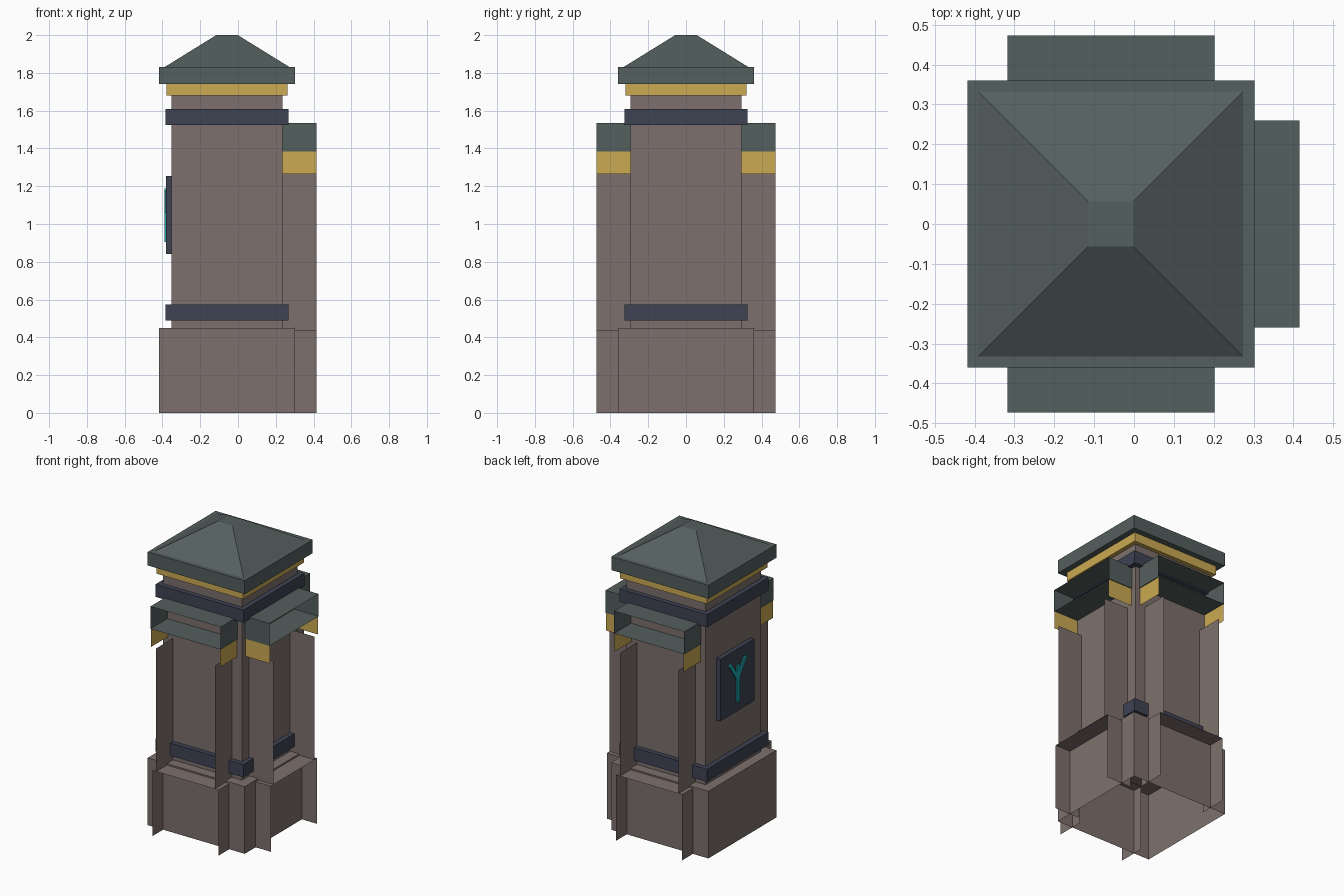
import bpy, bmesh, math
from mathutils import Matrix, Vector

cube = bpy.data.objects.get("Cube")
if cube:
    bpy.data.objects.remove(cube, do_unlink=True)

CX = -0.058          # axis of the square shaft
INNER, OUTER = 0.293, 0.473   # buttress depth, measured from the axis


def material(name, rgb):
    m = bpy.data.materials.new(name)
    m.use_nodes = True
    m.diffuse_color = (*rgb, 1)
    bsdf = next(n for n in m.node_tree.nodes if n.type == 'BSDF_PRINCIPLED')
    bsdf.inputs["Base Color"].default_value = (*rgb, 1)
    bsdf.inputs["Roughness"].default_value = 0.8
    return m


STONE = material("brown stone", (0.205, 0.163, 0.151))
SLATE = material("slate green", (0.088, 0.116, 0.112))
GOLD = material("gold", (0.59, 0.40, 0.085))
NAVY = material("dark navy", (0.049, 0.057, 0.088))
TEAL = material("teal", (0.01, 0.40, 0.45))


def finish(name, bm, mat):
    me = bpy.data.meshes.new(name)
    bm.to_mesh(me)
    bm.free()
    me.materials.append(mat)
    ob = bpy.data.objects.new(name, me)
    bpy.context.collection.objects.link(ob)
    return ob


def box(name, lo, hi, mat, drop=(), matrix=Matrix()):
    """Axis-aligned box; faces whose normal is listed in drop are left open."""
    lo, hi = Vector(lo), Vector(hi)
    bm = bmesh.new()
    bmesh.ops.create_cube(bm, size=1)
    bm.normal_update()
    gone = [f for f in bm.faces
            if any(f.normal.dot(Vector(d)) > 0.9 for d in drop)]
    bmesh.ops.delete(bm, geom=gone, context='FACES')
    bmesh.ops.scale(bm, vec=hi - lo, verts=bm.verts)
    bmesh.ops.translate(bm, vec=(lo + hi) / 2, verts=bm.verts)
    bmesh.ops.transform(bm, matrix=matrix, verts=bm.verts)
    return finish(name, bm, mat)


def tier(name, half, z0, z1, mat, drop=()):
    """Square layer centred on the shaft axis."""
    return box(name, (CX - half, -half, z0), (CX + half, half, z1), mat, drop)


FRONT, BACK, UP, DOWN = (0, -1, 0), (0, 1, 0), (0, 0, 1), (0, 0, -1)

# Central shaft, from the ground up
tier("base", 0.36, 0, 0.45, STONE, [DOWN])
tier("shaft", 0.293, 0.45, 1.68, STONE)
tier("lower_band", 0.325, 0.49, 0.575, NAVY)
tier("upper_band", 0.325, 1.525, 1.61, NAVY)
tier("gold_trim", 0.321, 1.68, 1.74, GOLD)
tier("cap_slab", 0.36, 1.74, 1.83, SLATE)

# Hipped roof with a flat top
bm = bmesh.new()
bmesh.ops.create_cone(bm, cap_ends=True, segments=4, depth=0.17,
                      radius1=0.332 * math.sqrt(2), radius2=0.057 * math.sqrt(2))
bmesh.ops.transform(bm, verts=bm.verts,
                    matrix=Matrix.Translation((CX, 0, 1.915))
                    @ Matrix.Rotation(math.pi / 4, 4, 'Z'))
finish("roof", bm, SLATE)

# Open-fronted buttresses on three sides
OPEN = [FRONT, BACK]
for side, turn in (("front", 0), ("left", 90), ("back", 180)):
    place = Matrix.Translation((CX, 0, 0)) @ Matrix.Rotation(math.radians(turn), 4, 'Z')
    for part, half, z0, z1, mat, drop in (
            ("plinth", 0.245, 0, 0.44, STONE, OPEN + [DOWN]),
            ("fins", 0.217, 0.44, 1.265, STONE, OPEN + [UP, DOWN]),
            ("gold_collar", 0.255, 1.265, 1.385, GOLD, OPEN + [UP, DOWN]),
            ("hood", 0.26, 1.385, 1.535, SLATE, OPEN)):
        box(f"{side}_buttress_{part}", (-half, -OUTER, z0), (half, -INNER, z1),
            mat, drop, place)

# Plaque with a raised branching sign on the plain side
box("plaque", (-0.38, -0.18, 0.84), (-0.35, 0.18, 1.255), NAVY)
box("sign_stem", (-0.389, -0.016, 0.905), (-0.38, 0.016, 1.15), TEAL)
for label, s in (("front", -1), ("back", 1)):
    lean = Matrix.Translation((0, 0, 1.06)) @ Matrix.Rotation(-s * math.radians(35), 4, 'X')
    box(f"sign_{label}_arm", (-0.388, -0.013, 0), (-0.38, 0.013, 0.148),
        TEAL, (), lean)
